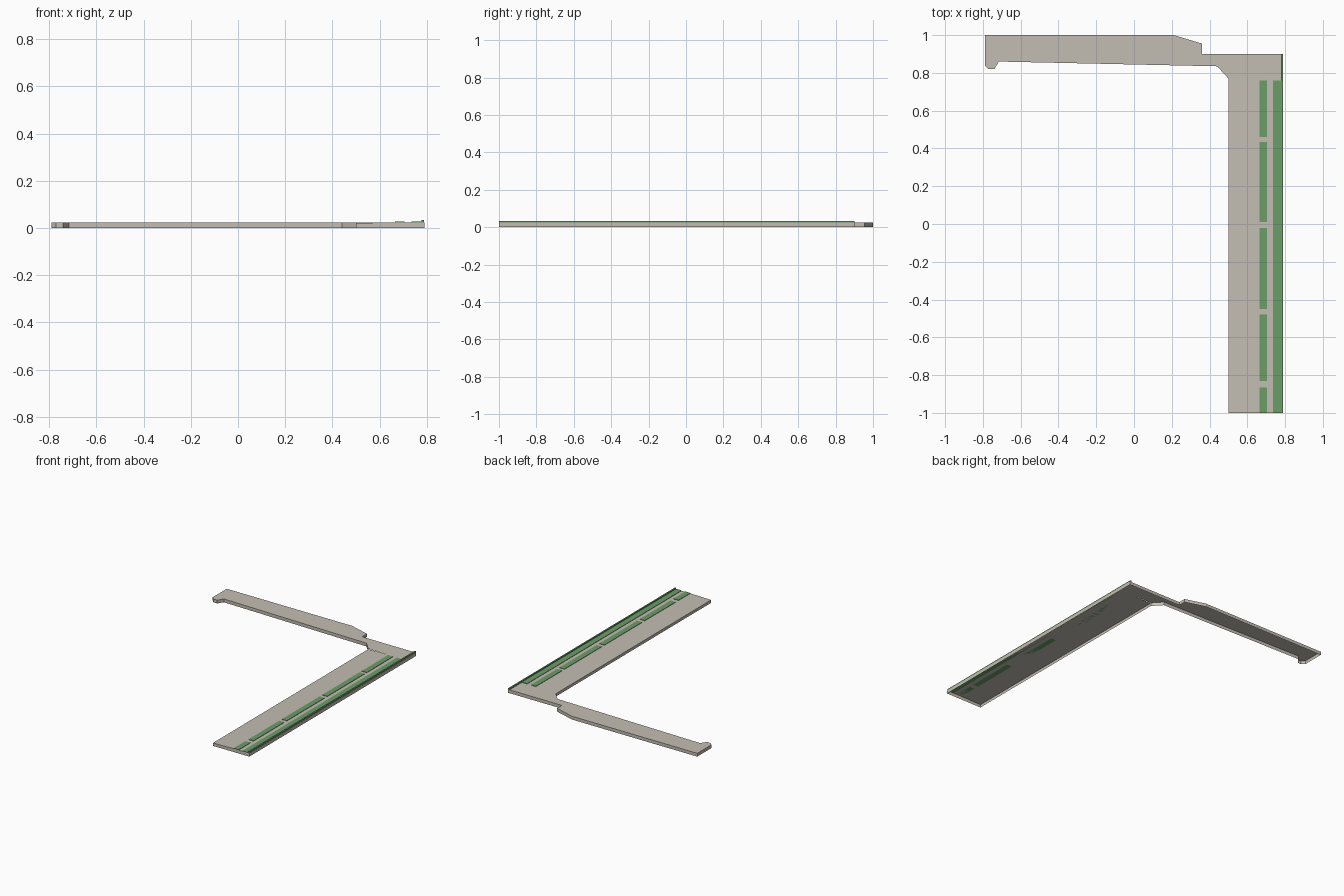
import bpy, bmesh

cube = bpy.data.objects.get("Cube")
if cube:
    bpy.data.objects.remove(cube, do_unlink=True)

TOP = 0.024        # height of the deck
EDGE = 0.79        # outer edge in x
FRONT = -1.0
JOIN = 0.77        # where the long deck meets the corner


def material(name, rgb):
    m = bpy.data.materials.new(name)
    m.use_nodes = True
    m.diffuse_color = (*rgb, 1)
    m.node_tree.nodes["Principled BSDF"].inputs["Base Color"].default_value = (*rgb, 1)
    return m


stone = material("warm grey", (0.55, 0.51, 0.45))
green = material("grass green", (0.15, 0.34, 0.14))


def finish(name, bm, mat):
    mesh = bpy.data.meshes.new(name)
    bm.to_mesh(mesh)
    bm.free()
    mesh.materials.append(mat)
    obj = bpy.data.objects.new(name, mesh)
    bpy.context.collection.objects.link(obj)
    return obj


def open_slab(name, outline, joined=()):
    """Top sheet with side walls and no floor; edges in joined get no wall."""
    bm = bmesh.new()
    top = [bm.verts.new((x, y, TOP)) for x, y in outline]
    low = [bm.verts.new((x, y, 0)) for x, y in outline]
    bm.faces.new(top)
    for i in range(len(top)):
        j = (i + 1) % len(top)
        if i not in joined:
            bm.faces.new((top[j], top[i], low[i], low[j]))
    return finish(name, bm, stone)


def plate(name, x0, x1, y0, y1, z1):
    bm = bmesh.new()
    bmesh.ops.create_cube(bm, size=1)
    bmesh.ops.scale(bm, vec=(x1 - x0, y1 - y0, z1 - TOP), verts=bm.verts)
    bmesh.ops.translate(bm, vec=((x0 + x1) / 2, (y0 + y1) / 2, (z1 + TOP) / 2), verts=bm.verts)
    return finish(name, bm, green)


# Arm and corner, counter-clockwise from the hooked tip
open_slab("arm_and_corner", [
    (-0.79, 0.84), (-0.77, 0.82), (-0.74, 0.82), (-0.715, 0.86),
    (0.44, 0.835), (0.5, JOIN), (EDGE, JOIN), (EDGE, 0.9),
    (0.36, 0.9), (0.36, 0.955), (0.21, 1.0), (-0.79, 1.0)], joined=(5,))

# Long deck: slightly sloped section swept from the front to the corner
section = [(0.5, 0), (0.5, 0.021), (0.665, TOP), (EDGE, TOP), (EDGE, 0)]
bm = bmesh.new()
near, far = [[bm.verts.new((x, y, z)) for x, z in section] for y in (FRONT, JOIN)]
bm.faces.new(reversed(near))
for i in range(len(section) - 1):
    bm.faces.new((near[i], near[i + 1], far[i + 1], far[i]))
bmesh.ops.recalc_face_normals(bm, faces=bm.faces)
if max(bm.faces, key=lambda f: f.calc_center_median().z).normal.z < 0:
    bmesh.ops.reverse_faces(bm, faces=bm.faces)
finish("long_deck", bm, stone)

# Row of short green beds
for n, (y0, y1) in enumerate([(FRONT, -0.865), (-0.83, -0.48), (-0.45, -0.02),
                              (0.01, 0.435), (0.46, 0.76)]):
    plate(f"green_bed_{n + 1}", 0.665, 0.705, y0, y1, 0.027)

# Continuous green strip and the raised hedge along the outer edge
plate("green_strip", 0.735, 0.778, FRONT, 0.76, 0.027)
plate("edge_hedge", 0.778, 0.788, FRONT, 0.9, 0.034)
